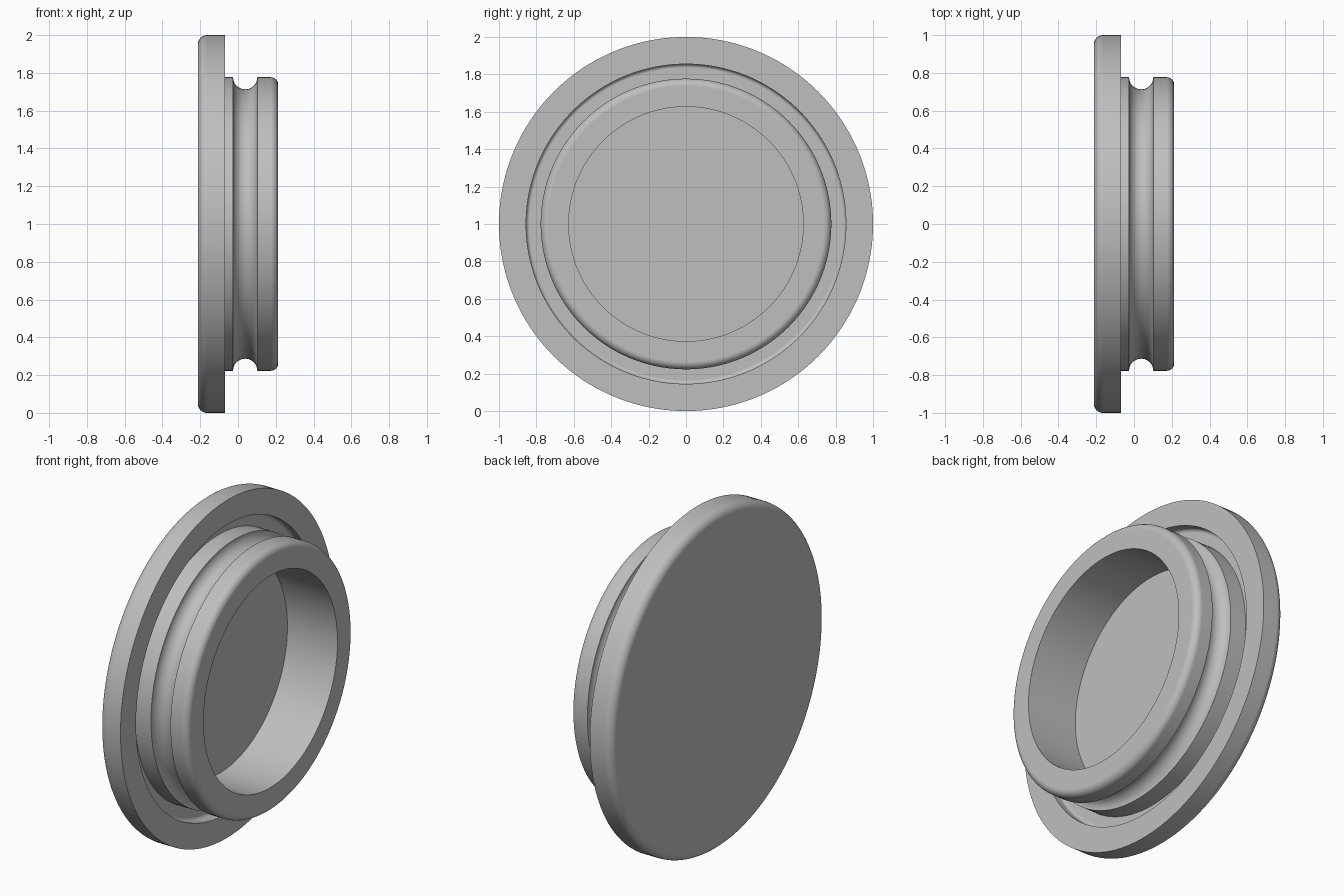
import bpy
import bmesh
from math import cos, sin, radians, tau
from mathutils import Vector

cube = bpy.data.objects.get("Cube")
if cube:
    bpy.data.objects.remove(cube)

SEGMENTS = 160


def arc(x, r, radius, start, end, steps=10):
    """Points of a rounded corner in the (axis, radius) plane."""
    angles = [radians(start + (end - start) * i / steps) for i in range(steps + 1)]
    return [(x + radius * cos(a), r + radius * sin(a)) for a in angles]


def lathe(name, profile, height, material):
    """Turn a profile about a horizontal axis along x."""
    bm = bmesh.new()
    verts = [bm.verts.new((x, 0, r)) for x, r in profile]
    edges = [bm.edges.new(pair) for pair in zip(verts, verts[1:])]
    bmesh.ops.spin(bm, geom=verts + edges, cent=(0, 0, 0), axis=(1, 0, 0),
                   angle=tau, steps=SEGMENTS, use_duplicate=False)
    bmesh.ops.remove_doubles(bm, verts=bm.verts[:], dist=1e-4)
    bmesh.ops.recalc_face_normals(bm, faces=bm.faces[:])
    bmesh.ops.translate(bm, verts=bm.verts[:], vec=Vector((0, 0, height)))
    mesh = bpy.data.meshes.new(name)
    bm.to_mesh(mesh)
    bm.free()
    mesh.materials.append(material)
    obj = bpy.data.objects.new(name, mesh)
    bpy.context.collection.objects.link(obj)
    bpy.ops.object.select_all(action='DESELECT')
    obj.select_set(True)
    bpy.context.view_layer.objects.active = obj
    bpy.ops.object.shade_smooth_by_angle(angle=radians(30))
    # Keep the flat faces evenly shaded beside the rounded corners
    weighted = obj.modifiers.new("even_shading", 'WEIGHTED_NORMAL')
    weighted.keep_sharp = True
    return obj


grey = bpy.data.materials.new("plain_grey")
grey.use_nodes = True
colour = (0.52, 0.52, 0.52, 1)
grey.diffuse_color = colour
grey.node_tree.nodes["Principled BSDF"].inputs["Base Color"].default_value = colour

end = 0.213         # half length along the axis
shoulder = -0.07    # inner face of the flange
plug_r = 0.777
recess_r = 0.855
recess_floor = -0.13
cup_r = 0.627
cup_floor = -0.115

# Flange disc with a rounded outer rim
profile = [(-end, 0)]
profile += arc(-end + 0.05, 0.95, 0.05, 180, 90)
profile += [(shoulder, 1), (shoulder, recess_r)]
# Ring recess around the plug
profile += arc(recess_floor + 0.02, recess_r - 0.02, 0.02, 90, 180)
profile += [(recess_floor, plug_r)]
# Plug wall with a half-round seal groove
profile += arc(0.038, plug_r, 0.064, 180, 360, 20)
# Rounded plug end and the hollow cup
profile += arc(end - 0.04, plug_r - 0.04, 0.04, 90, 0)
profile += [(end, cup_r), (cup_floor, cup_r), (cup_floor, 0)]

lathe("flanged_plug", profile, 1.0, grey)
